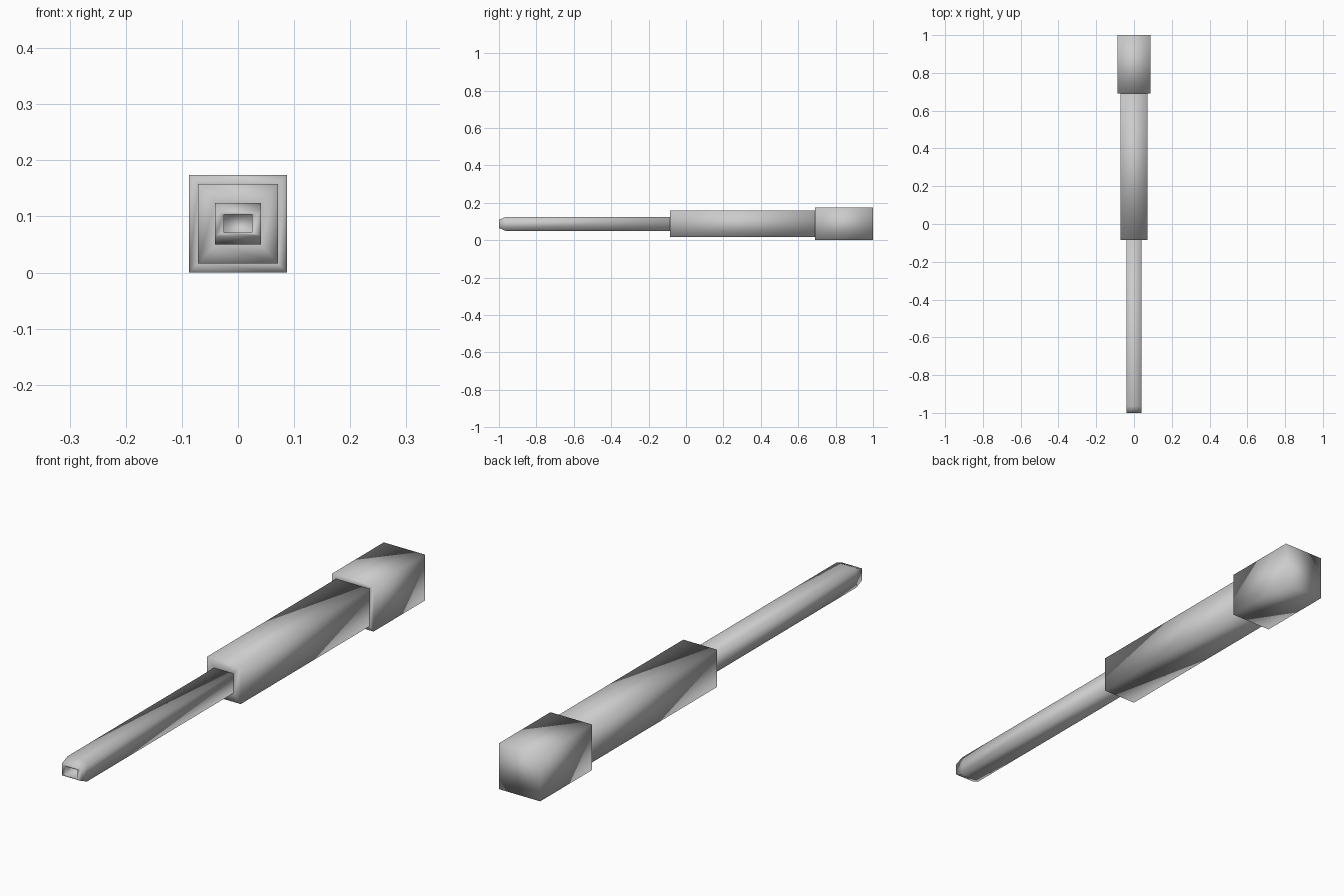
import bpy
import bmesh

cube = bpy.data.objects.get("Cube")
if cube:
    bpy.data.objects.remove(cube, do_unlink=True)

# Single plain grey for the whole tool
grey = bpy.data.materials.new("plain_grey")
grey.use_nodes = True
colour = (0.6, 0.6, 0.6, 1)
grey.diffuse_color = colour
grey.node_tree.nodes["Principled BSDF"].inputs["Base Color"].default_value = colour

AXIS_Z = 0.087


def loft(name, sections):
    """Closed square tube through (y, half width, half height) sections."""
    bm = bmesh.new()
    rings = []
    for y, w, h in sections:
        rings.append([bm.verts.new((sx * w, y, AXIS_Z + sz * h))
                      for sx, sz in ((-1, -1), (1, -1), (1, 1), (-1, 1))])
    for a, b in zip(rings, rings[1:]):
        for i in range(4):
            j = (i + 1) % 4
            bm.faces.new((a[i], a[j], b[j], b[i]))
    bm.faces.new(rings[0])
    bm.faces.new(rings[-1])
    bmesh.ops.recalc_face_normals(bm, faces=bm.faces)
    for face in bm.faces:
        face.smooth = True
    mesh = bpy.data.meshes.new(name)
    bm.to_mesh(mesh)
    bm.free()
    mesh.materials.append(grey)
    obj = bpy.data.objects.new(name, mesh)
    bpy.context.collection.objects.link(obj)
    return obj


# Wide rear block, with an inset front rim
loft("rear_block", [(0.69, 0.071, 0.071), (0.69, 0.087, 0.087), (1.0, 0.087, 0.087)])

# Middle sleeve, with an inset front rim
loft("middle_sleeve", [(-0.085, 0.041, 0.038), (-0.085, 0.071, 0.071), (0.70, 0.071, 0.071)])

# Thin rod: recessed mouth, sloped top and bottom at the tip
loft("thin_rod", [(-0.96, 0.025, 0.016), (-1.0, 0.025, 0.016), (-1.0, 0.041, 0.022),
                  (-0.965, 0.041, 0.037), (-0.07, 0.041, 0.037)])
